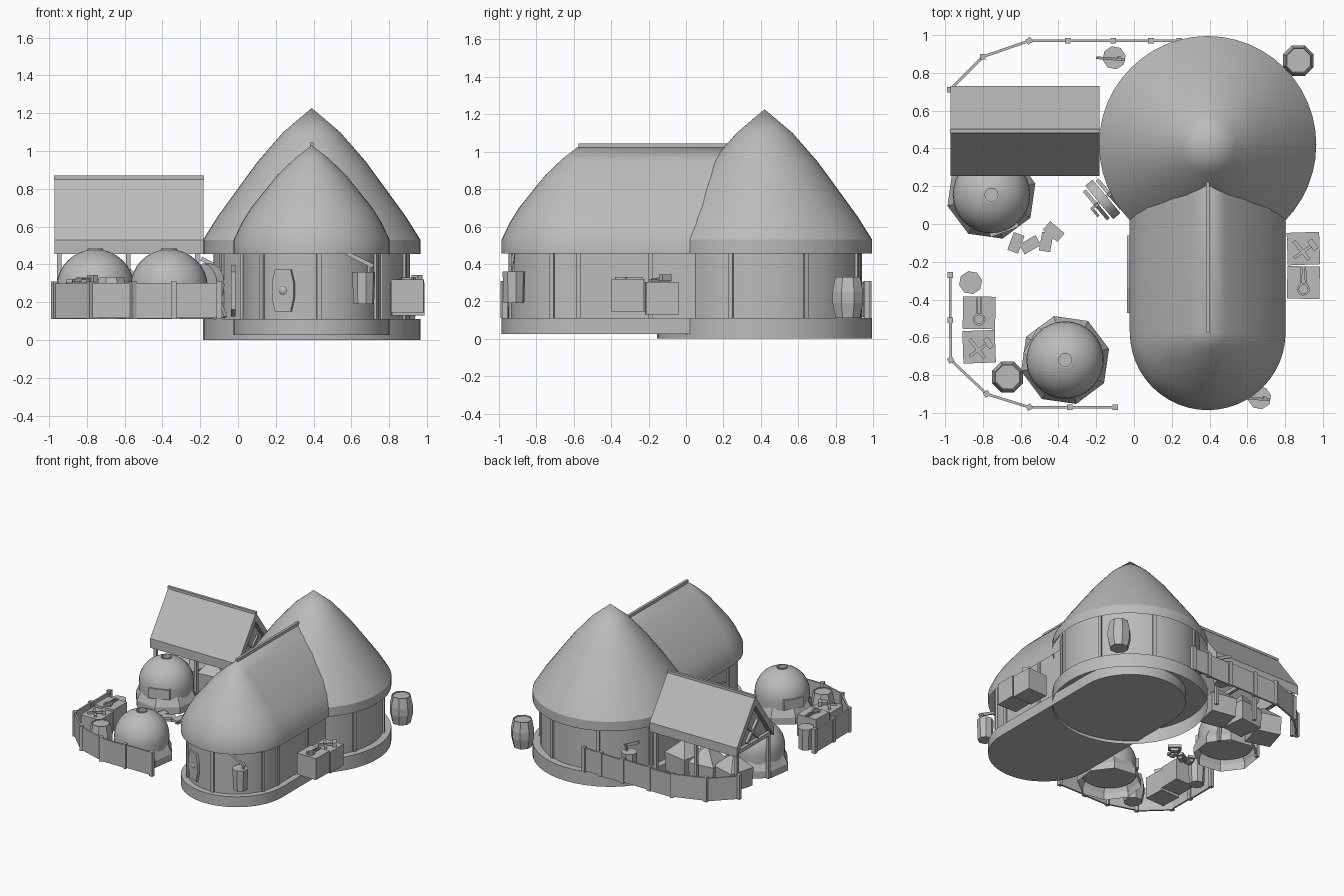
import bpy, bmesh
from math import sin, cos, pi, radians
from mathutils import Vector, Matrix

cube = bpy.data.objects.get("Cube")
if cube:
    bpy.data.objects.remove(cube, do_unlink=True)

grey = bpy.data.materials.new("plain_grey")
grey.use_nodes = True
grey.diffuse_color = (0.5, 0.5, 0.5, 1)
grey.node_tree.nodes["Principled BSDF"].inputs["Base Color"].default_value = (0.5, 0.5, 0.5, 1)

GROUND = 0.11
OPEN = (False, False)


def finish(name, bm, smooth=0, matrix=None):
    """Turn a bmesh into an object; caps stay flat and edges above the smooth angle stay sharp."""
    bmesh.ops.remove_doubles(bm, verts=bm.verts, dist=0.0002)
    bmesh.ops.recalc_face_normals(bm, faces=bm.faces)
    for f in bm.faces:
        f.smooth = smooth > 0 and len(f.verts) < 5
    for e in bm.edges:
        e.smooth = e.calc_face_angle(0) < radians(smooth)
    mesh = bpy.data.meshes.new(name)
    bm.to_mesh(mesh)
    bm.free()
    mesh.materials.append(grey)
    obj = bpy.data.objects.new(name, mesh)
    if matrix:
        obj.matrix_world = matrix
    bpy.context.scene.collection.objects.link(obj)
    return obj


def loft(name, profile, at, seg=8, stretch=0, caps=(True, True), smooth=0, spin=0, matrix=None):
    """Sweep (radius, height) points round a circle, or round a stadium stretched in y."""
    bm = bmesh.new()
    rings = []
    for r, z in profile:
        ring = []
        for start, dy in ((pi, 0), (0, stretch)):
            for i in range(seg // 2 + 1):
                a = start + 2 * pi * i / seg + spin
                ring.append(bm.verts.new((at[0] + r * cos(a), at[1] + dy + r * sin(a), z)))
        rings.append(ring)
    n = len(rings[0])
    for lo, hi in zip(rings, rings[1:]):
        for i in range(n):
            j = (i + 1) % n
            bm.faces.new((lo[i], lo[j], hi[j], hi[i]))
    for cap, ring in zip(caps, (rings[0], rings[-1])):
        if cap:
            bm.faces.new(ring)
    return finish(name, bm, smooth, matrix)


def box(name, loc, size, turn=0):
    bm = bmesh.new()
    bmesh.ops.create_cube(bm, size=1, matrix=Matrix.Diagonal((*size, 1)))
    return finish(name, bm, 0, Matrix.Translation(loc) @ Matrix.Rotation(radians(turn), 4, 'Z'))


def beam(name, p, q, wide, high):
    """Rectangular bar from p to q."""
    p, q = Vector(p), Vector(q)
    bm = bmesh.new()
    bmesh.ops.create_cube(bm, size=1, matrix=Matrix.Diagonal(((q - p).length, wide, high, 1)))
    turn = (q - p).to_track_quat('X', 'Z').to_matrix().to_4x4()
    return finish(name, bm, 0, Matrix.Translation((p + q) / 2) @ turn)


def prism(name, outline, depth, matrix):
    """Extrude a flat outline along its local z."""
    bm = bmesh.new()
    lo, hi = [[bm.verts.new((x, y, z)) for x, y in outline] for z in (0, depth)]
    bm.faces.new(lo)
    bm.faces.new(hi)
    for i in range(len(lo)):
        bm.faces.new((lo[i - 1], lo[i], hi[i], hi[i - 1]))
    return finish(name, bm, 0, matrix)


# Round hall, roof open underneath
hall = (0.39, 0.42)
loft("hall_base", [(0.575, 0), (0.575, GROUND)], hall, 48, caps=(False, True), smooth=30)
loft("hall_wall", [(0.52, GROUND), (0.52, 0.53)], hall, 48, caps=OPEN, smooth=30)
loft("hall_roof", [(0.575, 0.455), (0.575, 0.53), (0.5, 0.65), (0.415, 0.767), (0.285, 0.945),
                   (0.15, 1.1), (0, 1.227)], hall, 48, caps=OPEN, smooth=30)
for k in range(8):
    a = radians(-20 + 45 * k)
    box("hall_post", (hall[0] + 0.52 * cos(a), hall[1] + 0.52 * sin(a), 0.32), (0.025, 0.025, 0.42), -20 + 45 * k)

# Long hall with a rounded front end
end, length = (0.39, -0.573), 0.993
loft("long_hall_base", [(0.4125, 0.025), (0.4125, GROUND)], end, 48, length, smooth=30)
loft("long_hall_wall", [(0.365, GROUND), (0.365, 0.53)], end, 48, length, OPEN, 30)
loft("long_hall_roof", [(0.4125, 0.455), (0.4125, 0.53), (0.37, 0.62), (0.32, 0.7), (0.18, 0.874),
                        (0.09, 0.96), (0, 1.03)], end, 48, length, OPEN, 30)
beam("long_hall_ridge", (0.39, -0.575, 1.03), (0.39, 0.25, 1.03), 0.02, 0.03)
for deg in (180, 225, 276, 337, 360):
    a = radians(deg)
    box("long_hall_post", (end[0] + 0.365 * cos(a), end[1] + 0.365 * sin(a), 0.32), (0.025, 0.025, 0.42), deg)
for side in (-1, 1):
    box("long_hall_post", (0.39 + side * 0.365, -0.19, 0.32), (0.025, 0.025, 0.42))

# Shields on the walls
UPRIGHT = Matrix.Rotation(pi / 2, 4, 'X')
oval = [(-0.045, -0.112), (0.045, -0.112), (0.062, -0.04), (0.062, 0.04),
        (0.045, 0.112), (-0.045, 0.112), (-0.062, 0.04), (-0.062, -0.04)]
front = Matrix.Translation((0.245, -0.9, 0.262)) @ Matrix.Rotation(radians(-23), 4, 'Z') @ UPRIGHT
prism("front_shield", oval, 0.022, front)
loft("shield_boss", [(0.024, 0.02), (0.018, 0.026), (0, 0.028)], (0, 0), 12, smooth=40, matrix=front)
side = Matrix.Translation((-0.012, -0.265, 0.26)) @ Matrix.Rotation(-pi / 2, 4, 'Z') @ UPRIGHT
prism("side_shield", [(y * 1.83, x * 2.2) for x, y in oval], 0.025, side)

# Open shed with recessed gables
slope = [(0.255, 0.455), (0.255, 0.53), (0.492, 0.86), (0.73, 0.53), (0.73, 0.455), (0.492, 0.785)]
along_x = Matrix(((0, 0, 1, -0.972), (1, 0, 0, 0), (0, 1, 0, 0), (0, 0, 0, 1)))
prism("shed_roof", slope, 0.79, along_x)
beam("shed_ridge", (-0.974, 0.492, 0.86), (-0.18, 0.492, 0.86), 0.02, 0.02)
for x in (-0.945, -0.58, -0.215):
    for y in (0.29, 0.695):
        box("shed_post", (x, y, 0.3), (0.025, 0.025, 0.38))
    beam("shed_tie", (x, 0.28, 0.475), (x, 0.705, 0.475), 0.025, 0.03)
for x, out in ((-0.93, -0.012), (-0.23, 0.012)):
    prism("shed_gable", [(0.265, 0.46), (0.492, 0.79), (0.72, 0.46)], 0.008, Matrix.Translation((x + 0.972, 0, 0)) @ along_x)
    for d in (-1, 1):
        beam("gable_brace", (x + out, 0.492 - d * 0.07, 0.5), (x + out, 0.492 + d * 0.07, 0.64), 0.02, 0.02)

# Pointed heaps stored in the shed
for x, y, h, spin in ((-0.8, 0.53, 0.37, 0.5), (-0.58, 0.55, 0.39, 0.9), (-0.36, 0.53, 0.37, 0.6)):
    loft("stored_heap", [(0.14, GROUND), (0.15, 0.26), (0, h)], (x, y), 4, spin=spin)

# Domed ovens with faceted open footing, mouth and chimney hole
for x, y, turn in ((-0.755, 0.155, -70), (-0.365, -0.72, 150)):
    arch = [(0.2, 0.19)] + [(0.205 * cos(pi * k / 16), 0.28 + 0.2 * sin(pi * k / 16)) for k in range(7)]
    loft("oven_dome", arch + [(0.042, 0.476), (0.042, 0.483), (0.034, 0.483), (0.034, 0.45)], (x, y), 32, smooth=35)
    loft("oven_footing", [(0.24, GROUND), (0.24, 0.165), (0.206, 0.235)], (x, y), 8, caps=OPEN, spin=0.25)
    a = radians(turn)
    box("oven_mouth", (x + 0.185 * cos(a), y + 0.185 * sin(a), 0.265), (0.05, 0.16, 0.08), turn)

# Fences
fences = [[(-0.972, -0.27), (-0.972, -0.51), (-0.97, -0.72), (-0.78, -0.9), (-0.555, -0.97), (-0.34, -0.97), (-0.1, -0.97)],
          [(-0.975, 0.71), (-0.8, 0.885), (-0.555, 0.97), (-0.35, 0.97), (-0.11, 0.97), (0.09, 0.97), (0.24, 0.97)]]
for path in fences:
    for i, (x, y) in enumerate(path):
        box("fence_post", (x, y, 0.21), (0.03, 0.03, 0.2), 30 if 2 <= i <= 4 and abs(x) > 0.5 else 0)
    for i, (p, q) in enumerate(zip(path, path[1:])):
        z = 0.205 + 0.005 * (i % 2)
        beam("fence_panel", (*p, z), (*q, z), 0.014, 0.185)

# Crates with tools on top
for x, y, flip in ((-0.82, -0.56, -1), (0.897, -0.22, 1)):
    hx, hy, tx, ty = x, y + flip * 0.09, x, y - flip * 0.09
    box("tool_crate", (hx, hy, 0.217), (0.172, 0.172, 0.175), 2)
    box("tong_crate", (tx, ty, 0.232), (0.172, 0.172, 0.175), -1)
    beam("hammer_handle", (hx - 0.05, hy - 0.05, 0.315), (hx + 0.05, hy + 0.02, 0.322), 0.016, 0.016)
    box("hammer_head", (hx + 0.05, hy + 0.02, 0.327), (0.03, 0.06, 0.034), 35)
    beam("chisel", (hx - 0.05, hy + 0.04, 0.312), (hx + 0.03, hy - 0.06, 0.312), 0.02, 0.014)
    loft("tong_ring", [(0.023, 0.318), (0.034, 0.318), (0.034, 0.33), (0.023, 0.33), (0.023, 0.318)],
         (tx, ty - 0.035), 12, caps=OPEN)
    for d in (-1, 1):
        beam("tong_arm", (tx + d * 0.012, ty - 0.01, 0.324), (tx + d * 0.01, ty + 0.08, 0.324), 0.009, 0.012)

# Barrels
for at in ((0.87, 0.865), (-0.67, -0.81)):
    loft("barrel", [(0.07, GROUND), (0.088, 0.19), (0.088, 0.25), (0.072, 0.33), (0.067, 0.33), (0.066, 0.322)], at, 8,
         spin=pi / 8)

# Buckets, two of them holding a stick
for x, y, z, stick in ((-0.105, 0.88, 0.16, True), (0.665, -0.92, 0.19, True), (-0.865, -0.31, GROUND, False)):
    loft("bucket", [(0.056, z), (0.062, z + 0.17)], (x, y), 8, spin=0.2)
    if stick:
        beam("bucket_stick", (x + 0.05, y - 0.01, z + 0.2), (x - 0.09, y, z + 0.27), 0.014, 0.022)
        beam("bucket_stick_shaft", (x + 0.02, y, z + 0.1), (x + 0.03, y, z + 0.22), 0.014, 0.014)

# Grindstone on a trestle
stone = Matrix.Translation((-0.165, 0.13, 0.29)) @ Matrix.Rotation(radians(-50), 4, 'Z')
loft("grindstone", [(0.115, -0.025), (0.115, 0.025)], (0, 0), 16, smooth=30, matrix=stone @ UPRIGHT)
for d in (-1, 1):
    for e in (-1, 1):
        beam("trestle_leg", stone @ Vector((e * 0.09, d * 0.045, -0.17)), stone @ Vector((0, d * 0.045, 0.02)), 0.02, 0.02)
beam("grindstone_axle", stone @ Vector((0, -0.08, 0)), stone @ Vector((0, 0.06, 0)), 0.016, 0.016)
beam("grindstone_crank", stone @ Vector((0, -0.075, 0)), stone @ Vector((0.05, -0.075, -0.03)), 0.014, 0.014)

# Loose planks on small blocks
for x, y, turn in ((-0.625, -0.1, -20), (-0.55, -0.11, -60), (-0.465, -0.095, -10), (-0.425, -0.04, 50)):
    box("loose_plank", (x, y, 0.14), (0.06, 0.1, 0.02), turn)
    box("plank_block", (x, y, 0.12), (0.03, 0.06, 0.02), turn)
